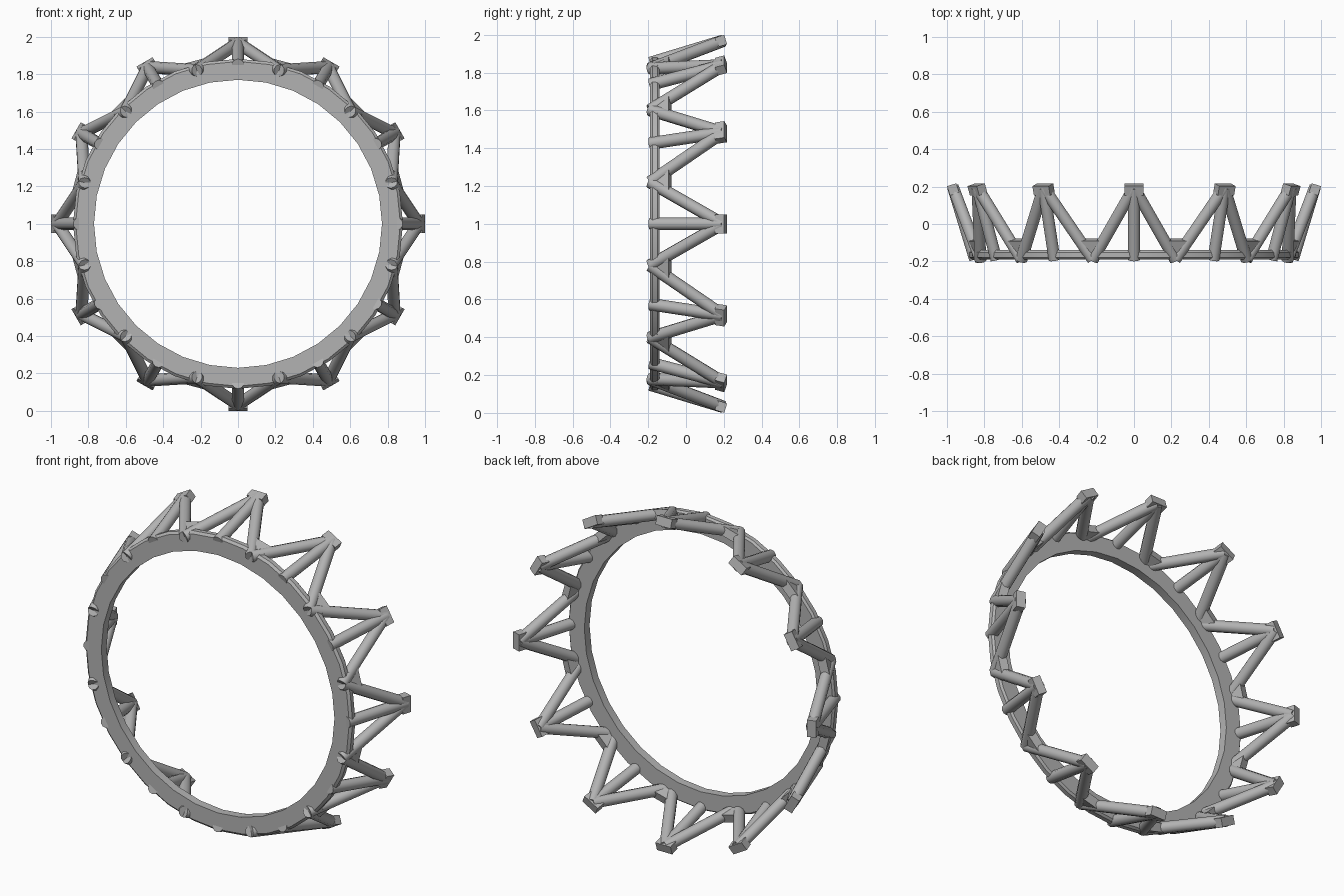
import bpy, bmesh, math
from mathutils import Vector, Matrix

if "Cube" in bpy.data.objects:
    bpy.data.objects.remove(bpy.data.objects["Cube"])

steel = bpy.data.materials.new("steel_grey")
steel.diffuse_color = (0.45, 0.45, 0.45, 1)
steel.use_nodes = True
steel.node_tree.nodes["Principled BSDF"].inputs["Base Color"].default_value = steel.diffuse_color

TIP_R, TIP_Y = 0.967, 0.185      # outer nodes
FOOT_R, FOOT_Y = 0.85, -0.19     # strut feet on the ring
TILT = math.atan2(TIP_R - FOOT_R, TIP_Y - FOOT_Y)


def polar(r, deg, y):
    a = math.radians(deg)
    return Vector((r * math.cos(a), y, 1 + r * math.sin(a)))


def finish(name, bm, smooth=None):
    bmesh.ops.recalc_face_normals(bm, faces=bm.faces)
    me = bpy.data.meshes.new(name)
    bm.to_mesh(me)
    bm.free()
    me.materials.append(steel)
    ob = bpy.data.objects.new(name, me)
    bpy.context.collection.objects.link(ob)
    if smooth:
        bpy.ops.object.select_all(action='DESELECT')
        ob.select_set(True)
        bpy.context.view_layer.objects.active = ob
        bpy.ops.object.shade_smooth_by_angle(angle=math.radians(smooth))
    return ob


def add_strut(bm, a, b, r=0.033, sides=10):
    d = b - a
    rot = d.to_track_quat('Z', 'Y').to_matrix().to_4x4()
    bmesh.ops.create_cone(bm, cap_ends=True, segments=sides, radius1=r, radius2=r,
                          depth=d.length, matrix=Matrix.Translation((a + b) / 2) @ rot)


def add_block(bm, r, deg, y, size):
    # size = tangential, along strut, radial; leaning outwards towards the back
    a = math.radians(deg)
    radial = Vector((math.cos(a), 0, math.sin(a)))
    tangent = Vector((-math.sin(a), 0, math.cos(a)))
    along = Vector((0, math.cos(TILT), 0)) + radial * math.sin(TILT)
    up = tangent.cross(along)
    rot = Matrix((tangent, along, up)).transposed().to_4x4()
    bmesh.ops.create_cube(bm, size=1, matrix=Matrix.Translation(polar(r, deg, y)) @ rot
                          @ Matrix.Diagonal((*size, 1)))


# Base ring with chamfered outer rim
profile = [(0.77, -0.19), (0.868, -0.19), (0.882, -0.178), (0.882, -0.152),
           (0.872, -0.14), (0.77, -0.14)]
N = 32
bm = bmesh.new()
loops = [[bm.verts.new(polar(r, 360 * i / N, y)) for r, y in profile] for i in range(N)]
for i in range(N):
    p, q = loops[i], loops[(i + 1) % N]
    for j in range(len(profile)):
        k = (j + 1) % len(profile)
        bm.faces.new((p[j], p[k], q[k], q[j]))
finish("base_ring", bm, 30)

# Three struts meeting at each outer node
bm = bmesh.new()
for n in range(12):
    tip = polar(TIP_R, n * 30, TIP_Y + 0.01)
    for off in (-15, 0, 15):
        add_strut(bm, polar(FOOT_R, n * 30 + off, FOOT_Y), tip)
finish("struts", bm, 40)

# Node blocks at the strut tips
bm = bmesh.new()
for n in range(12):
    add_block(bm, TIP_R, n * 30, TIP_Y, (0.10, 0.052, 0.052))
finish("tip_blocks", bm)

# Foot blocks on the ring between the nodes
bm = bmesh.new()
for n in range(12):
    add_block(bm, 0.868, n * 30 + 15, -0.115, (0.11, 0.065, 0.05))
finish("foot_blocks", bm)
